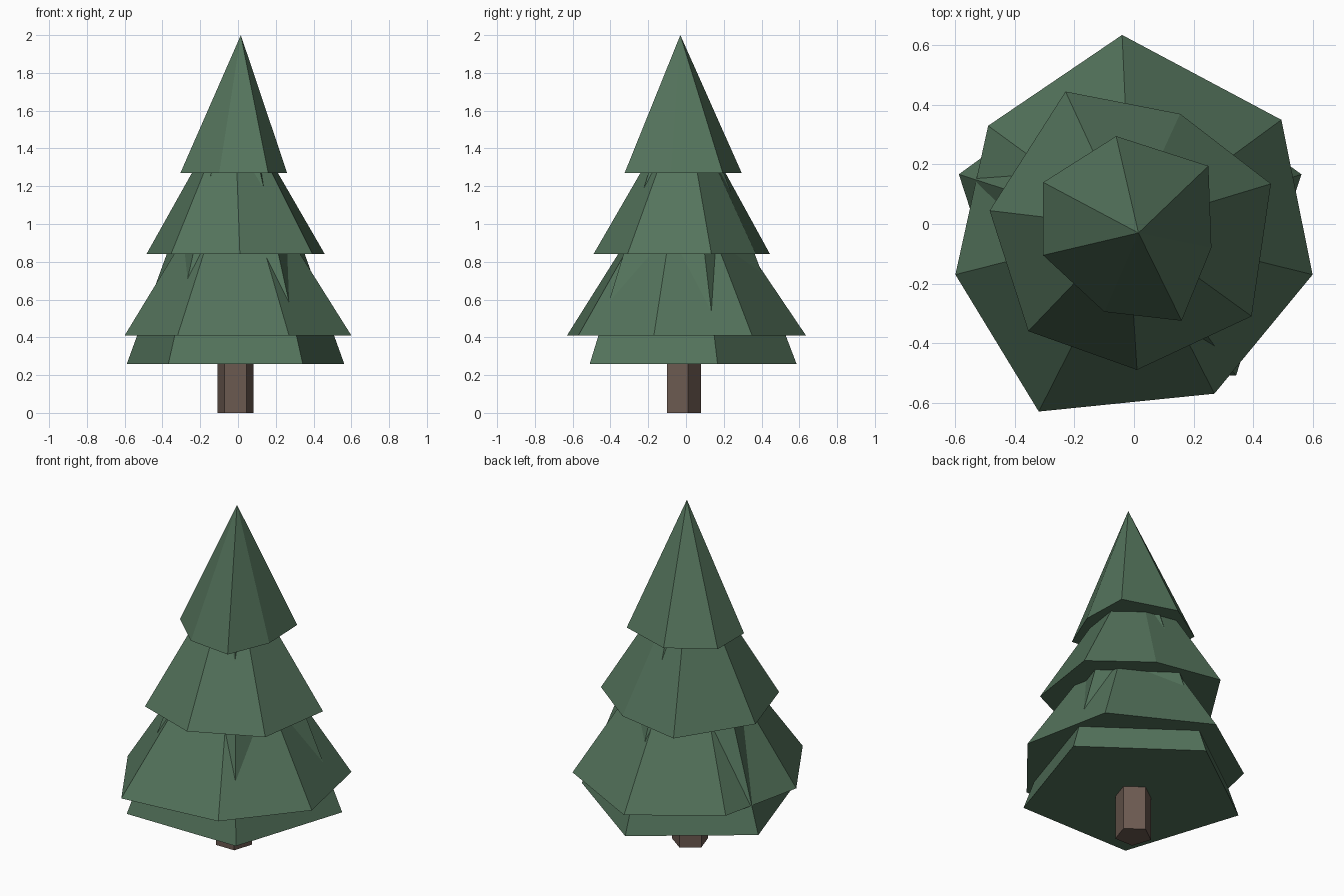
import bpy
import bmesh
from math import cos, sin, tau

cube = bpy.data.objects.get("Cube")
if cube:
    bpy.data.objects.remove(cube, do_unlink=True)


def material(name, rgb):
    mat = bpy.data.materials.new(name)
    mat.use_nodes = True
    mat.diffuse_color = (*rgb, 1)
    mat.node_tree.nodes["Principled BSDF"].inputs["Base Color"].default_value = (*rgb, 1)
    return mat


def finish(name, bm, mat):
    bmesh.ops.recalc_face_normals(bm, faces=bm.faces)
    mesh = bpy.data.meshes.new(name)
    bm.to_mesh(mesh)
    bm.free()
    mesh.materials.append(mat)
    obj = bpy.data.objects.new(name, mesh)
    bpy.context.collection.objects.link(obj)


def tier(name, outline, base_z, apex, mat):
    """Closed, flat-faced cone from an outline up to an apex."""
    bm = bmesh.new()
    ring = [bm.verts.new((x, y, base_z)) for x, y in outline]
    tip = bm.verts.new(apex)
    bm.faces.new(ring)
    for a, b in zip(ring, ring[1:] + ring[:1]):
        bm.faces.new((a, b, tip))
    finish(name, bm, mat)


def pentagon(radius):
    """Five-sided outline around the trunk axis, one corner to the back."""
    return [(-0.013 + radius * cos(tau * (i / 5 + 0.25)),
             -0.02 + radius * sin(tau * (i / 5 + 0.25))) for i in range(5)]


green = material("pine green", (0.088, 0.172, 0.106))
brown = material("bark brown", (0.148, 0.101, 0.081))

# Trunk: five-sided prism reaching into the foliage
bm = bmesh.new()
base = bm.faces.new([bm.verts.new((x, y, 0)) for x, y in pentagon(0.1)])
top = bmesh.ops.extrude_face_region(bm, geom=[base], use_keep_orig=True)["geom"]
bmesh.ops.translate(bm, vec=(0, 0, 0.4),
                    verts=[v for v in top if isinstance(v, bmesh.types.BMVert)])
finish("trunk", bm, brown)

# Tall inner foliage, whose corners poke through the outer tiers
tier("foliage_core", pentagon(0.605), 0.26, (-0.01, -0.02, 1.85), green)

# Outer foliage tiers with uneven seven-sided skirts
tier("lower_foliage",
     [(-0.04, 0.635), (0.495, 0.35), (0.6, -0.17), (0.27, -0.57),
      (-0.32, -0.63), (-0.6, -0.17), (-0.49, 0.33)],
     0.41, (-0.01, -0.02, 1.38), green)
tier("middle_foliage",
     [(-0.23, 0.445), (0.155, 0.37), (0.46, 0.135), (0.395, -0.31),
      (0.01, -0.49), (-0.355, -0.36), (-0.485, 0.045)],
     0.84, (-0.02, -0.01, 1.67), green)
tier("top_foliage",
     [(-0.06, 0.295), (0.25, 0.195), (0.26, -0.08), (0.16, -0.325),
      (-0.1, -0.295), (-0.305, -0.105), (-0.305, 0.14)],
     1.27, (0.015, -0.03, 2.0), green)
